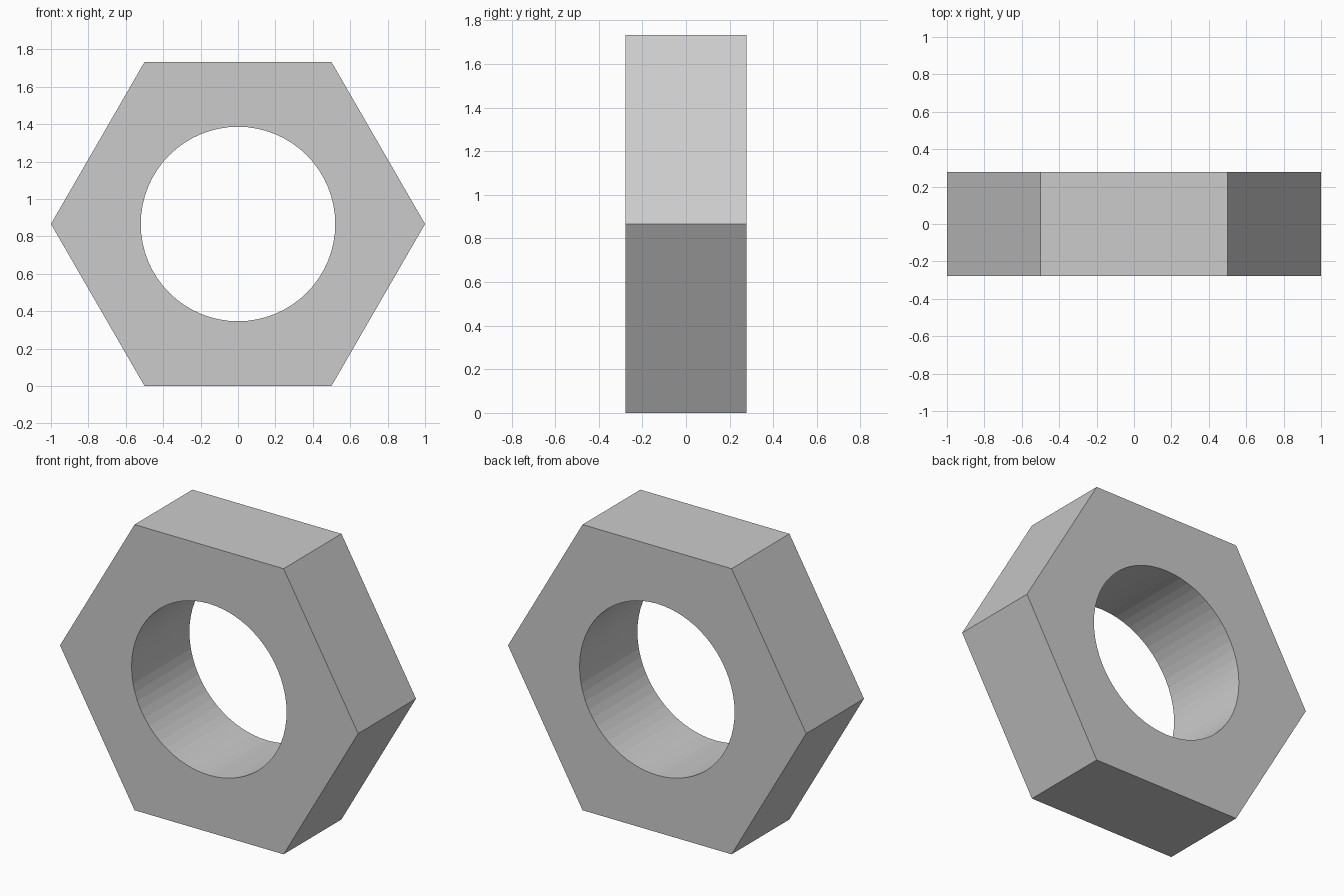
import bpy, bmesh
from math import cos, sin, pi, sqrt

if "Cube" in bpy.data.objects:
    bpy.data.objects.remove(bpy.data.objects["Cube"])

OUTER, HOLE, HALF = 1.0, 0.52, 0.277
CENTRE_Z = OUTER * sqrt(3) / 2


def ring(bm, radius, sides):
    """Closed loop of edges in the front plane."""
    verts = [bm.verts.new((radius * cos(2 * pi * i / sides), -HALF,
                           CENTRE_Z + radius * sin(2 * pi * i / sides)))
             for i in range(sides)]
    return [bm.edges.new((verts[i], verts[(i + 1) % sides])) for i in range(sides)]


# Hexagonal front face with a round hole
bm = bmesh.new()
edges = ring(bm, OUTER, 6) + ring(bm, HOLE, 64)
bmesh.ops.triangle_fill(bm, edges=edges, use_beauty=True)

# Extrude to the back face, keeping the front cap
result = bmesh.ops.extrude_face_region(bm, geom=bm.faces[:], use_keep_orig=True)
back = [g for g in result["geom"] if isinstance(g, bmesh.types.BMVert)]
bmesh.ops.translate(bm, verts=back, vec=(0, 2 * HALF, 0))
bmesh.ops.recalc_face_normals(bm, faces=bm.faces[:])

mesh = bpy.data.meshes.new("hex_nut")
bm.to_mesh(mesh)
bm.free()
nut = bpy.data.objects.new("hex_nut", mesh)
bpy.context.collection.objects.link(nut)
